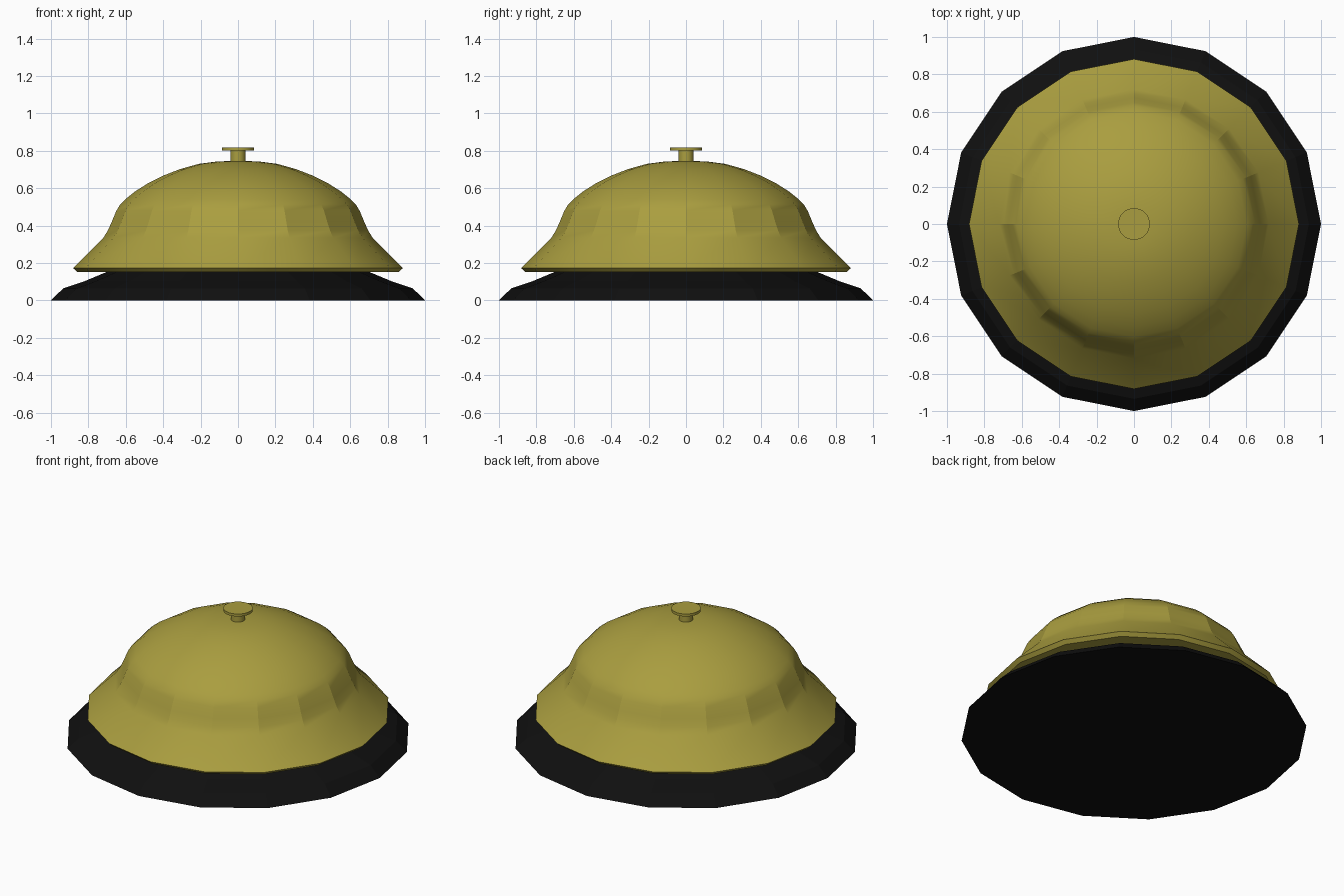
import bpy, bmesh, math

if "Cube" in bpy.data.objects:
    bpy.data.objects.remove(bpy.data.objects["Cube"])


def material(name, rgb):
    m = bpy.data.materials.new(name)
    m.diffuse_color = (*rgb, 1)
    m.use_nodes = True
    m.node_tree.nodes["Principled BSDF"].inputs["Base Color"].default_value = m.diffuse_color
    return m


def lathe(name, profile, sides, mat, smooth=None):
    """Spin an (r, z) profile, listed bottom to top, around z; both ends are capped."""
    bm = bmesh.new()
    rings = []
    for r, z in profile:
        rings.append([bm.verts.new((r * math.cos(2 * math.pi * i / sides),
                                    r * math.sin(2 * math.pi * i / sides), z))
                      for i in range(sides)])
    for lo, hi in zip(rings, rings[1:]):
        for i in range(sides):
            j = (i + 1) % sides
            bm.faces.new((lo[i], lo[j], hi[j], hi[i]))
    bm.faces.new(rings[0][::-1])
    bm.faces.new(rings[-1])
    bmesh.ops.recalc_face_normals(bm, faces=bm.faces)
    me = bpy.data.meshes.new(name)
    bm.to_mesh(me)
    bm.free()
    ob = bpy.data.objects.new(name, me)
    bpy.context.collection.objects.link(ob)
    me.materials.append(mat)
    if smooth:
        bpy.ops.object.select_all(action='DESELECT')
        ob.select_set(True)
        bpy.context.view_layer.objects.active = ob
        bpy.ops.object.shade_smooth_by_angle(angle=math.radians(smooth))
    return ob


black = material("black_base", (0.005, 0.005, 0.005))
brass = material("brass", (0.40, 0.34, 0.05))

# Sloping foot
lathe("base", [(1.0, 0), (0.935, 0.064), (0.82, 0.103), (0.70, 0.153), (0.62, 0.17)], 16, black)

# Flared bell with a thin lip
lathe("bell", [(0.86, 0.152), (0.882, 0.173), (0.72, 0.335), (0.695, 0.375),
               (0.675, 0.42), (0.65, 0.48), (0.63, 0.513), (0.602, 0.541),
               (0.55, 0.583), (0.48, 0.627), (0.40, 0.667), (0.31, 0.702),
               (0.21, 0.73), (0.11, 0.743), (0.04, 0.745)], 16, brass, 17)

# Push button on top
lathe("button_stem", [(0.04, 0.73), (0.04, 0.805)], 32, brass, 30)
lathe("button_cap", [(0.085, 0.802), (0.085, 0.818)], 32, brass, 30)
